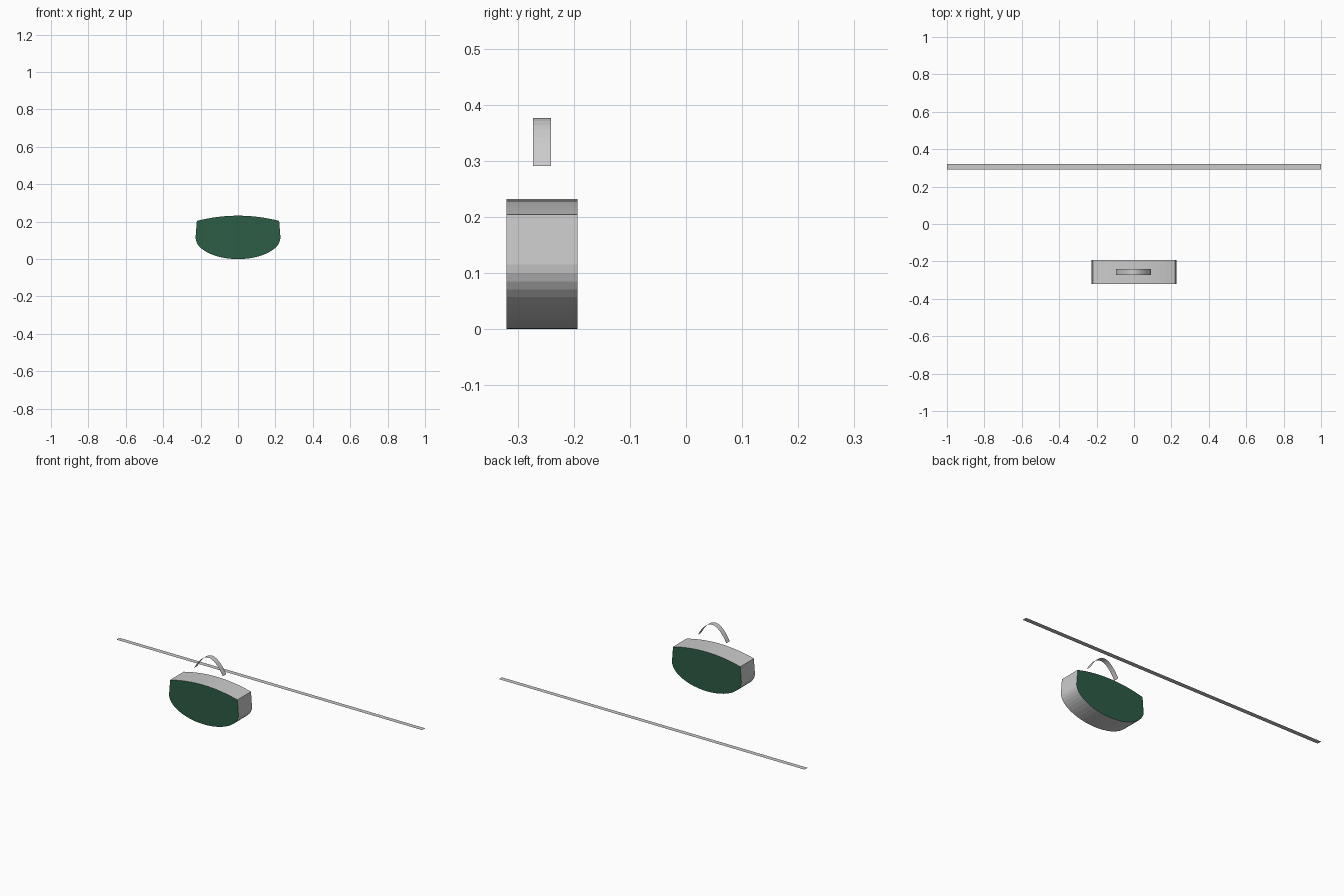
import bpy
import math

if "Cube" in bpy.data.objects:
    bpy.data.objects.remove(bpy.data.objects["Cube"])

green = bpy.data.materials.new("green_panel")
green.diffuse_color = (0.025, 0.11, 0.06, 1)
green.use_nodes = True
green.node_tree.nodes["Principled BSDF"].inputs["Base Color"].default_value = green.diffuse_color


def make(name, verts, faces, mat=None):
    mesh = bpy.data.meshes.new(name)
    mesh.from_pydata(verts, [], faces)
    if mat:
        mesh.materials.append(mat)
    obj = bpy.data.objects.new(name, mesh)
    bpy.context.collection.objects.link(obj)
    return obj


def ribbon(name, profile, y0, y1, closed=False):
    """Sweep an (x, z) profile along y as a thin sheet."""
    n = len(profile)
    verts = [(x, y, z) for y in (y0, y1) for x, z in profile]
    faces = [(i, n + i, n + (i + 1) % n, (i + 1) % n)
             for i in range(n if closed else n - 1)]
    return make(name, verts, faces)


def panel(name, profile, y, back=False):
    face = list(range(len(profile)))
    return make(name, [(x, y, z) for x, z in profile],
                [face[::-1] if back else face], green)


# Bag outline: half-ellipse bottom, tapered sides, gently domed top
HALF_W, BELLY, TOP_W, TOP_Z, DOME = 0.227, 0.115, 0.22, 0.204, 0.028
FRONT, BACK = -0.32, -0.193
outline = [(-HALF_W * math.cos(math.pi * i / 24),
            BELLY - BELLY * math.sin(math.pi * i / 24)) for i in range(25)]
for i in range(17):
    u = 1 - i / 8
    outline.append((TOP_W * u, TOP_Z + DOME * (1 - u * u)))

# Bag body: side band plus green front and back panels
ribbon("bag_side_band", outline, FRONT, BACK, closed=True)
panel("bag_front_panel", outline, FRONT)
panel("bag_back_panel", outline, BACK, back=True)

# Handle: thin arched ribbon above the bag
arch = []
for i in range(17):
    u = 1 - i / 8
    arch.append((-0.002 + 0.0935 * u, 0.291 + 0.085 * (1 - u * u)))
ribbon("handle", arch, -0.273, -0.241)

# Long flat strap lying behind the bag
ribbon("strap", [(1, 0), (-1, 0)], 0.292, 0.32)
